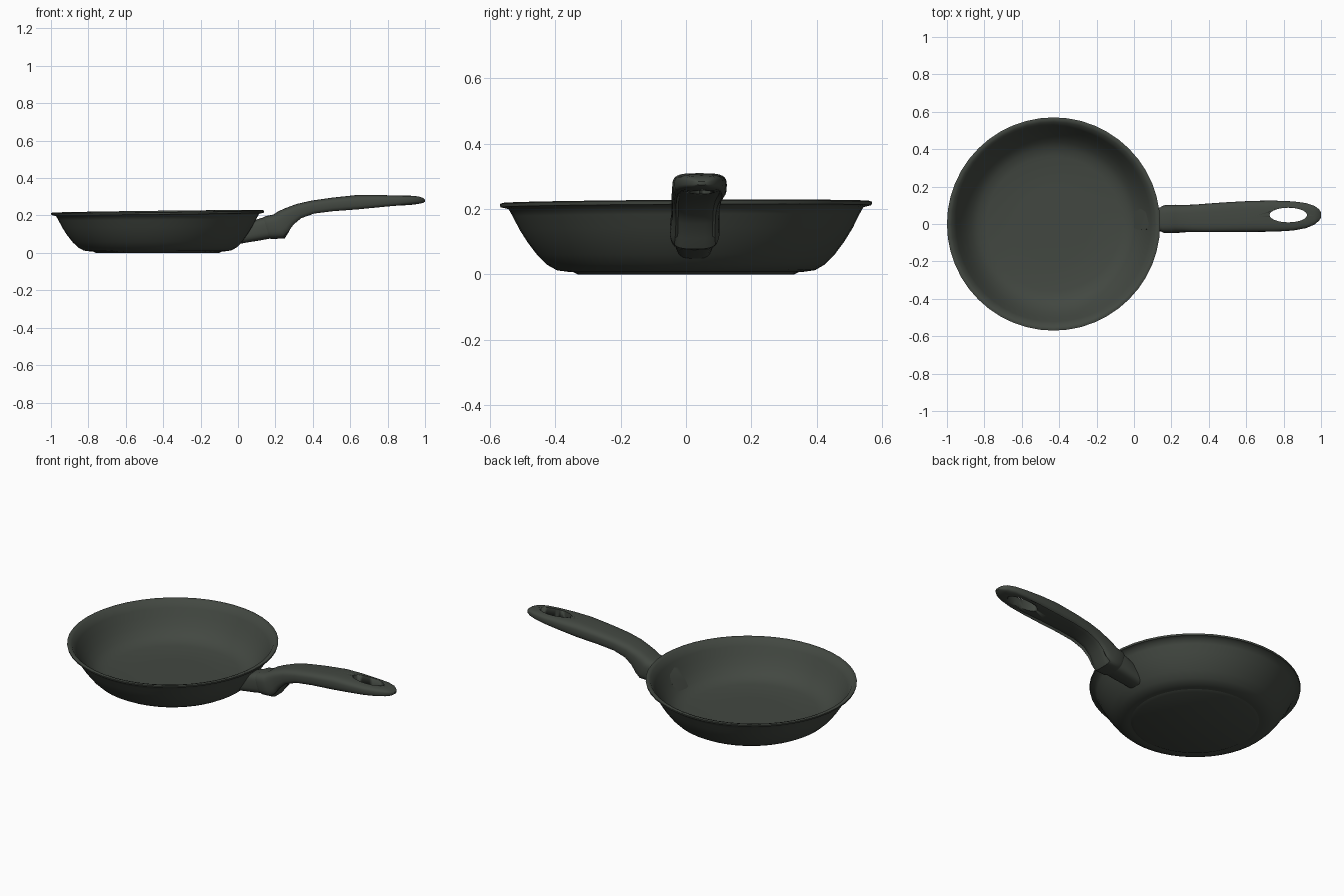
import bpy, bmesh, math
from mathutils import Vector

cube = bpy.data.objects.get("Cube")
if cube:
    bpy.data.objects.remove(cube, do_unlink=True)

mat = bpy.data.materials.new("dark_grey_green")
mat.use_nodes = True
COLOR = (0.055, 0.064, 0.053, 1)
mat.diffuse_color = COLOR
bsdf = mat.node_tree.nodes["Principled BSDF"]
bsdf.inputs["Base Color"].default_value = COLOR
bsdf.inputs["Roughness"].default_value = 0.7


def add_object(name, bm, angle=40):
    bmesh.ops.recalc_face_normals(bm, faces=bm.faces)
    me = bpy.data.meshes.new(name)
    bm.to_mesh(me)
    bm.free()
    me.materials.append(mat)
    ob = bpy.data.objects.new(name, me)
    bpy.context.collection.objects.link(ob)
    bpy.ops.object.select_all(action="DESELECT")
    ob.select_set(True)
    bpy.context.view_layer.objects.active = ob
    bpy.ops.object.shade_smooth_by_angle(angle=math.radians(angle))
    return ob


def loft(name, rings, angle=40):
    """Skin a list of closed rings and cap both ends."""
    bm = bmesh.new()
    loops = [[bm.verts.new(p) for p in ring] for ring in rings]
    n = len(loops[0])
    for a, b in zip(loops, loops[1:]):
        for i in range(n):
            j = (i + 1) % n
            bm.faces.new((a[i], a[j], b[j], b[i]))
    bm.faces.new(loops[0])
    bm.faces.new(loops[-1])
    return add_object(name, bm, angle)


def grip_ring(xb, zb, xt, zt, yc, w, groove=0.0, n=32):
    """Rounded box section from a bottom point to a top point."""
    ring = []
    for i in range(n):
        a = 2 * math.pi * i / n
        c, s = math.cos(a), math.sin(a)
        u = math.copysign(abs(c) ** 0.55, c)
        v = math.copysign(abs(s) ** 0.65, s)
        t = (v + 1) / 2
        if v < 0 and abs(u) < 0.75:
            t += groove
        ring.append(Vector((xb + (xt - xb) * t, yc + w * u, zb + (zt - zb) * t)))
    return ring


# Pan: lathe outside wall, lip and inside wall, rim rising slightly to +x
profile = [(0.36, 0.008), (0.395, 0.013), (0.425, 0.03), (0.455, 0.06),
           (0.485, 0.1), (0.51, 0.14), (0.53, 0.18), (0.543, 0.203),
           (0.568, 0.209), (0.57, 0.219), (0.562, 0.222), (0.545, 0.217),
           (0.522, 0.18), (0.5, 0.14), (0.473, 0.1), (0.44, 0.062),
           (0.405, 0.04), (0.36, 0.029), (0.2, 0.025), (0.05, 0.025)]
SEG = 48
rings = []
for r, z in profile:
    ring = []
    for i in range(SEG):
        a = 2 * math.pi * i / SEG
        tilt = 1 + 0.03 * math.cos(a) + 0.015 * math.sin(a)
        ring.append((r * math.cos(a) - 0.43, r * math.sin(a), z * tilt))
    rings.append(ring)
loft("pan", rings, 50)

# Base disc that touches the ground
bm = bmesh.new()
bmesh.ops.create_cone(bm, cap_ends=True, segments=SEG, radius1=0.33,
                      radius2=0.35, depth=0.01)
bmesh.ops.translate(bm, verts=bm.verts, vec=(-0.43, 0, 0.005))
add_object("base_disc", bm)

# Bracket joining the pan wall to the handle
loft("handle_bracket", [grip_ring(*s) for s in [
    (-0.01, 0.045, 0.09, 0.175, 0.025, 0.055),
    (0.05, 0.056, 0.12, 0.185, 0.025, 0.06),
    (0.12, 0.067, 0.14, 0.19, 0.025, 0.064),
    (0.2, 0.082, 0.18, 0.185, 0.025, 0.064)]])

# Handle: bent grip, hollowed along its underside
handle = loft("handle", [grip_ring(*s) for s in [
    (0.17, 0.076, 0.135, 0.19, 0.026, 0.068),
    (0.185, 0.074, 0.15, 0.197, 0.026, 0.075),
    (0.25, 0.078, 0.19, 0.205, 0.027, 0.076),
    (0.275, 0.1, 0.215, 0.222, 0.028, 0.074, 0.08),
    (0.3, 0.14, 0.255, 0.24, 0.029, 0.073, 0.15),
    (0.34, 0.177, 0.315, 0.262, 0.03, 0.074, 0.2),
    (0.41, 0.203, 0.395, 0.28, 0.033, 0.077, 0.2),
    (0.51, 0.215, 0.5, 0.295, 0.037, 0.08, 0.2),
    (0.64, 0.224, 0.64, 0.31, 0.041, 0.083, 0.2),
    (0.75, 0.236, 0.75, 0.31, 0.042, 0.083, 0.15),
    (0.85, 0.247, 0.85, 0.307, 0.043, 0.078, 0.08),
    (0.92, 0.256, 0.92, 0.306, 0.045, 0.067),
    (0.965, 0.262, 0.965, 0.302, 0.047, 0.05),
    (0.99, 0.267, 0.99, 0.294, 0.048, 0.03),
    (1.0, 0.274, 1.0, 0.285, 0.048, 0.014)]])

# Hanging hole near the tip
bm = bmesh.new()
bmesh.ops.create_cone(bm, cap_ends=True, segments=32, radius1=1, radius2=1, depth=0.4)
bmesh.ops.scale(bm, verts=bm.verts, vec=(0.1, 0.039, 1))
bmesh.ops.translate(bm, verts=bm.verts, vec=(0.825, 0.048, 0.28))
cutter = add_object("hole_cutter", bm)
cutter.hide_render = True
cut = handle.modifiers.new("hanging_hole", "BOOLEAN")
cut.operation = "DIFFERENCE"
cut.solver = "EXACT"
cut.object = cutter
bpy.context.view_layer.objects.active = handle
bpy.ops.object.modifier_apply(modifier=cut.name)
bpy.data.objects.remove(cutter, do_unlink=True)
